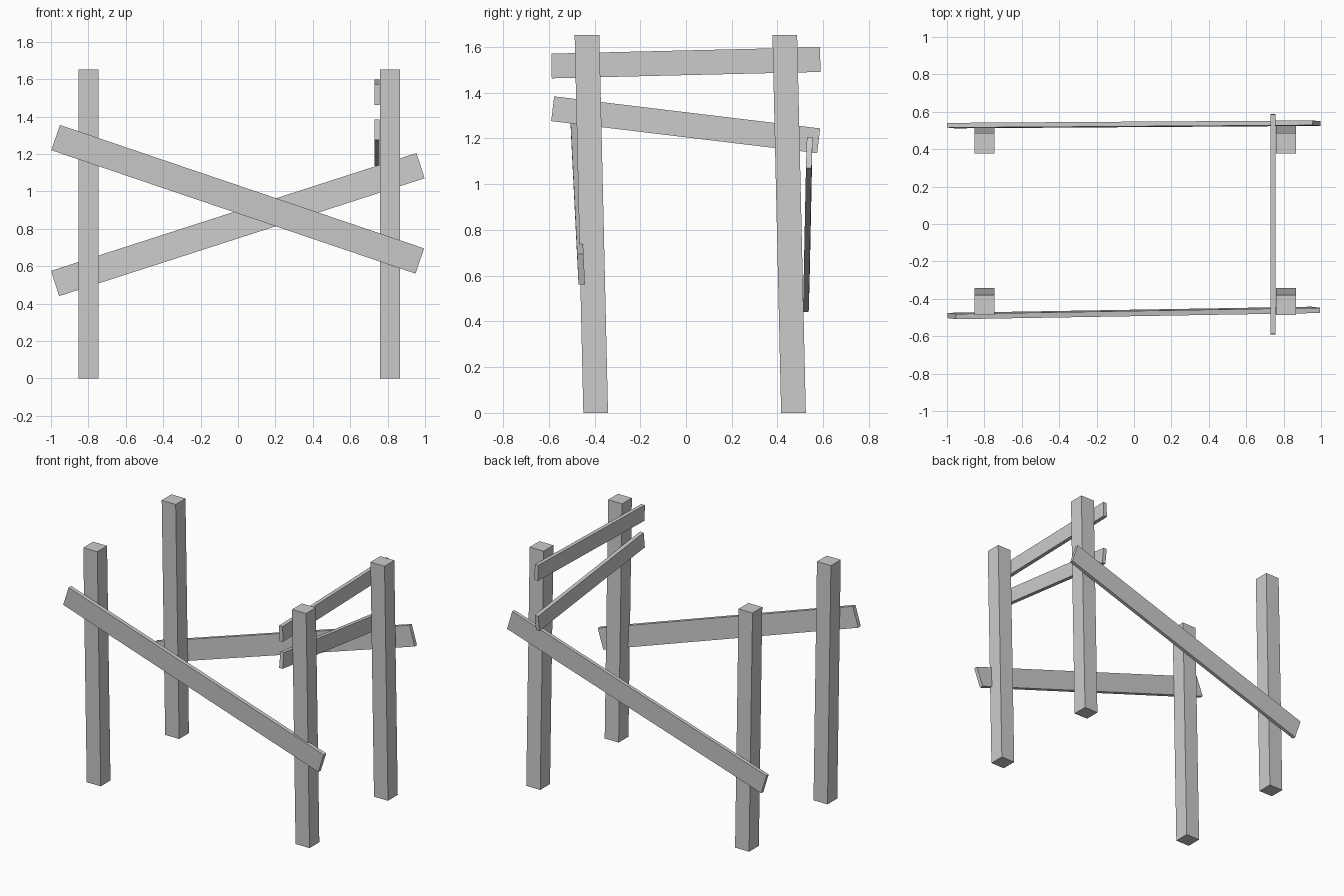
import bpy
from mathutils import Vector, Matrix

if "Cube" in bpy.data.objects:
    bpy.data.objects.remove(bpy.data.objects["Cube"])


def beam(name, start, end, height, depth):
    """Skewed box from start to end; height and depth are its other edge vectors."""
    start, end = Vector(start), Vector(end)
    axes = Matrix((end - start, Vector(height), Vector(depth))).transposed()
    center = (start + end) / 2
    bpy.ops.mesh.primitive_cube_add(size=1)
    obj = bpy.context.object
    obj.name = name
    for v in obj.data.vertices:
        v.co = axes @ v.co + center
    # keep normals outward when the edge vectors are left-handed
    if axes.determinant() < 0:
        obj.data.flip_normals()
    return obj


# Four square posts, all leaning slightly towards the front
for side, x in (("left", -0.80), ("right", 0.813)):
    for place, y in (("front", -0.395), ("back", 0.47)):
        beam(f"{place}_{side}_post", (x, y, 0), (x, y - 0.038, 1.652),
             (0, 0.108, 0), (0.108, 0, 0))

# Long slanted boards nailed across the front and back
beam("front_board", (-0.975, -0.492, 1.288), (0.972, -0.459, 0.628),
     (0.046, -0.006, 0.135), (0, 0.028, 0))
beam("back_board", (-0.978, 0.526, 0.508), (0.976, 0.539, 1.138),
     (-0.043, 0.004, 0.135), (0, 0.025, 0))

# Two crooked rails on the inside of the right posts
beam("upper_side_rail", (0.744, -0.588, 1.517), (0.744, 0.587, 1.545),
     (0, -0.002, 0.108), (0.027, 0, 0))
beam("lower_side_rail", (0.744, -0.583, 1.33), (0.744, 0.58, 1.19),
     (0, 0.013, 0.108), (0.027, 0, 0))
